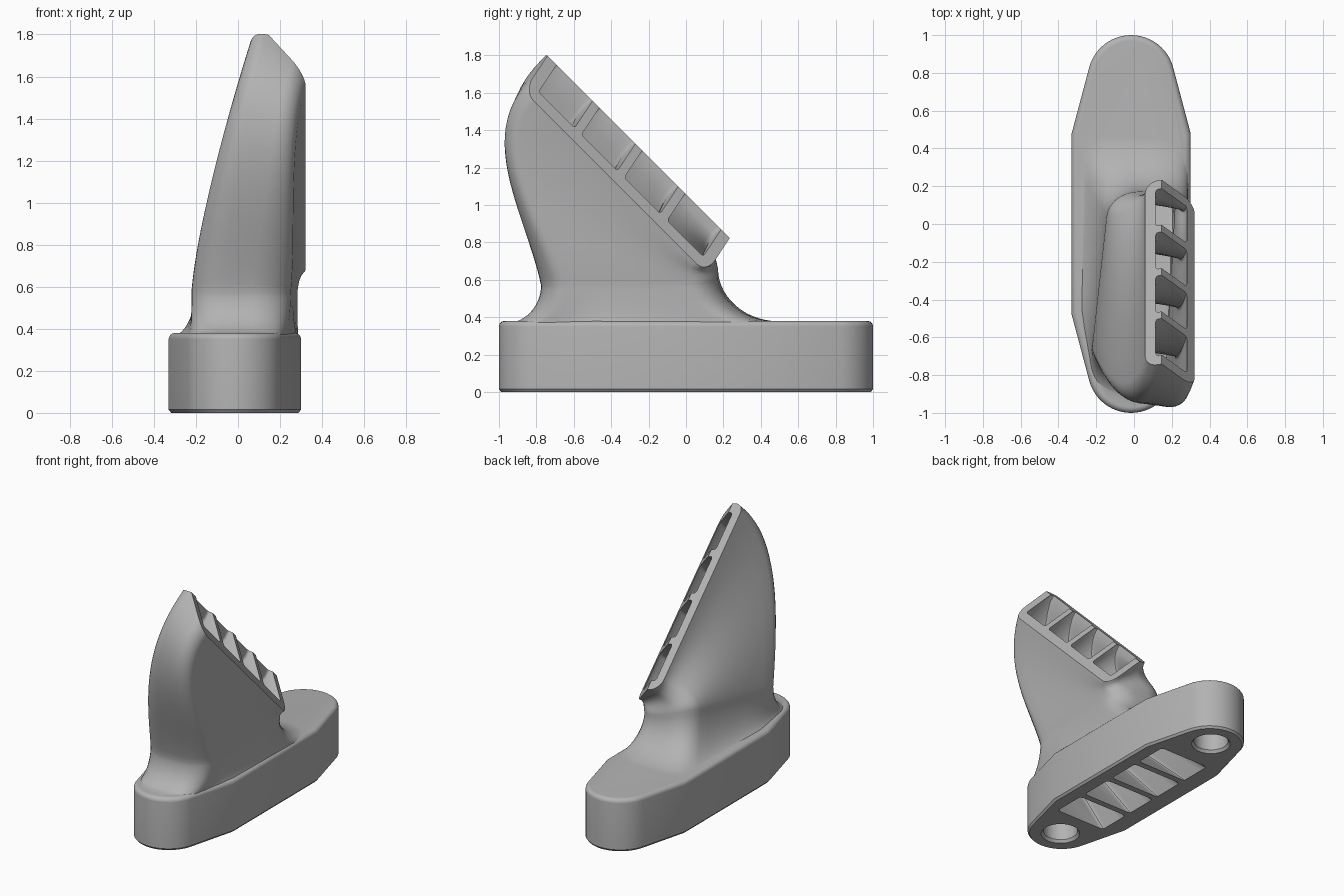
import bpy, bmesh, math
from mathutils import Vector

cube = bpy.data.objects.get("Cube")
if cube:
    bpy.data.objects.remove(cube)

grey = bpy.data.materials.new("plain_grey")
grey.use_nodes = True
grey.diffuse_color = (0.45, 0.45, 0.45, 1)
grey.node_tree.nodes["Principled BSDF"].inputs["Base Color"].default_value = (0.45, 0.45, 0.45, 1)


def loft(name, rings):
    """Closed solid skinned through rings of equal length."""
    bm = bmesh.new()
    rows = [[bm.verts.new(p) for p in ring] for ring in rings]
    for low, high in zip(rows, rows[1:]):
        for i in range(len(low)):
            j = (i + 1) % len(low)
            bm.faces.new((low[i], low[j], high[j], high[i]))
    bm.faces.new(rows[0])
    bm.faces.new(rows[-1])
    bmesh.ops.recalc_face_normals(bm, faces=bm.faces)
    mesh = bpy.data.meshes.new(name)
    bm.to_mesh(mesh)
    bm.free()
    mesh.materials.append(grey)
    obj = bpy.data.objects.new(name, mesh)
    bpy.context.collection.objects.link(obj)
    return obj


def combine(target, tool, operation):
    """Apply a boolean and drop the tool."""
    bpy.context.view_layer.objects.active = target
    mod = target.modifiers.new("join_or_cut", 'BOOLEAN')
    mod.operation = operation
    mod.solver = 'EXACT'
    mod.object = tool
    bpy.ops.object.modifier_apply(modifier=mod.name)
    bpy.data.objects.remove(tool)


def rounded_rect(s0, s1, t0, t1, rs, rt, steps=7, side=10):
    """Rounded rectangle in section coordinates, long sides subdivided."""
    centres = [(s1 - rs, t1 - rt), (s0 + rs, t1 - rt), (s0 + rs, t0 + rt), (s1 - rs, t0 + rt)]
    pts = []
    for q, (cs, ct) in enumerate(centres):
        for k in range(steps + 1):
            a = math.pi / 2 * (q + k / steps)
            pts.append((cs + rs * math.cos(a), ct + rt * math.sin(a)))
        if q in (0, 2):
            end = centres[q + 1][0]
            for k in range(1, side):
                pts.append((cs + (end - cs) * k / side, pts[-1][1]))
    return pts


def quad(front, back, z, left, right):
    """Corners of a level section: front left, back left, back right, front right."""
    return [Vector(p) for p in ((left, front, z), (left, back, z),
                                (right, back, z), (right, front, z))]


def at(q, s, t):
    s, t = (s + 1) / 2, (t + 1) / 2
    return q[0].lerp(q[1], s).lerp(q[3].lerp(q[2], s), t)


# Sections that control the duct
TOP, MID = 0.38, -0.015
flare = quad(-0.972, 0.5, TOP - 0.002, -0.33, 0.3)
neck = [Vector((-0.235, -0.775, 0.57)), Vector((-0.13, 0.175, 0.71)),
        Vector((0.288, 0.165, 0.57)), Vector((0.245, -0.775, 0.57))]
skew = Vector((0.262, -0.11, -0.205))
lip = [Vector((0.06, -0.755, 1.815)), Vector((0.06, 0.22, 0.84))]
outlet = lip + [lip[1] + skew, lip[0] + skew]
along = Vector((0, 1, -1)).normalized()
outward = Vector((0, 1, 1)).normalized()


def sweep(s, t, u):
    """Point on the bent path from neck to outlet."""
    a, d = at(neck, s, t), at(outlet, s, t)
    size = (d - a).length
    b = a + Vector((0.03, -0.06, 0.3)) * size
    c = d - Vector((0.09, 0.275, 0.265)) * size
    v = 1 - u
    return a * v**3 + b * (3 * v * v * u) + c * (3 * v * u * u) + d * u**3


def blend(a, b, f):
    return [(p[0] + (q[0] - p[0]) * f, p[1] + (q[1] - p[1]) * f) for p, q in zip(a, b)]


# Mounting base: tapered sides with round ends
half = [(0.315, 0.48)]
for k in range(25):
    a = math.radians(15 + 150 * k / 24)
    half.append((0.23 * math.cos(a), 0.77 + 0.23 * math.sin(a)))
half.append((-0.315, 0.48))
outline = half + [(-x, -y) for x, y in half]


def base_ring(inset, z):
    return [(x * (1 - inset / 0.3) + MID, y * (1 - inset), z) for x, y in outline]


def foot_point(s, t):
    """Point of the flared foot; it drops into the rim rounding at the sides."""
    p = at(flare, s, t)
    y = abs(p.y)
    if y > 0.83:
        room = math.sqrt(0.23**2 - (y - 0.77)**2)
    else:
        room = 0.315 - 0.266 * max(0, y - 0.48)
    room -= 0.012
    x = p.x - MID
    p.z -= 0.014 * min(1, max(0, (abs(x) - room + 0.03) / 0.03))
    p.x = MID + max(-room, min(room, x))
    return p


rim = [(0.03 * (1 - math.cos(a)), TOP - 0.03 + 0.03 * math.sin(a))
       for a in (math.pi / 12 * k for k in range(7))]
base = loft("duct_with_mounting_base",
            [base_ring(i, z) for i, z in [(0.012, 0), (0, 0.015)] + rim])

# Outer skin of the duct: flared foot, bent sweep, then a straight overrun
foot_shape = rounded_rect(-1, 1, -1, 1, 0.25, 0.7)
neck_shape = rounded_rect(-1, 1, -1, 1, 0.28, 0.75)
lip_shape = rounded_rect(-1, 1, -1, 1, 0.11, 0.5)
rings = [[foot_point(s, t) - Vector((0, 0, 0.08)) for s, t in foot_shape]]
for k in range(14):
    a = math.pi / 2 * k / 14
    ring = []
    for foot, (s, t) in zip(foot_shape, neck_shape):
        f, n = foot_point(*foot), at(neck, s, t)
        p = n.lerp(f, 1 - math.sin(a))
        p.z = f.z + (n.z - f.z) * (1 - math.cos(a))
        ring.append(p)
    rings.append(ring)
for k in range(25):
    u = k / 24
    rings.append([sweep(s, t, u) for s, t in blend(neck_shape, lip_shape, u)])
rings.append([p + outward * 0.2 for p in rings[-1]])
skin = loft("duct_skin", rings)

# Trim the overrun into an outlet with a level rim strip and a sloping face
for n, shift in ((outward, 0), (Vector((1.8, 1, 1)).normalized(), -0.003)):
    middle = Vector((0.15, -0.3, 1.357)) + n * shift
    across = n.cross(along)
    sheet = [middle + along * a + across * b
             for a, b in ((-0.9, -0.4), (0.9, -0.4), (0.9, 0.4), (-0.9, 0.4))]
    combine(skin, loft("trim_cutter", [sheet, [p + n * 0.5 for p in sheet]]), 'DIFFERENCE')
combine(base, skin, 'UNION')

# Four flow channels, leaving three vanes between them
inlet = quad(-0.55, 0.55, -0.02, -0.2, 0.2)
throat = [Vector((p.x, p.y, 0.36)) for p in neck]
width, gap = 0.395, 0.075
for i in range(4):
    s0 = -0.9 + i * (width + gap)
    cell = rounded_rect(s0, s0 + width, -0.58, 0.68, 0.03, 0.09, 3, 4)
    wide = [(s / 0.9, (t - 0.05) / 0.63) for s, t in cell]
    rings = [[at(inlet, s, t) for s, t in wide], [at(throat, s, t) for s, t in cell]]
    for k in range(17):
        rings.append([sweep(s, t, k / 16) for s, t in cell])
    rings.append([p + outward * 0.25 for p in rings[-1]])
    combine(base, loft("channel_cutter", rings), 'DIFFERENCE')

# Blind bolt holes with a chamfered mouth
for y in (-0.785, 0.785):
    rings = []
    for r, z in ((0.137, -0.01), (0.115, 0.02), (0.115, 0.3)):
        rings.append([(r * math.cos(k * math.pi / 16) + MID, y + r * math.sin(k * math.pi / 16), z)
                      for k in range(32)])
    combine(base, loft("bolt_hole_cutter", rings), 'DIFFERENCE')

bpy.ops.object.select_all(action='DESELECT')
base.select_set(True)
bpy.context.view_layer.objects.active = base
bpy.ops.object.shade_smooth_by_angle(angle=math.radians(32))
